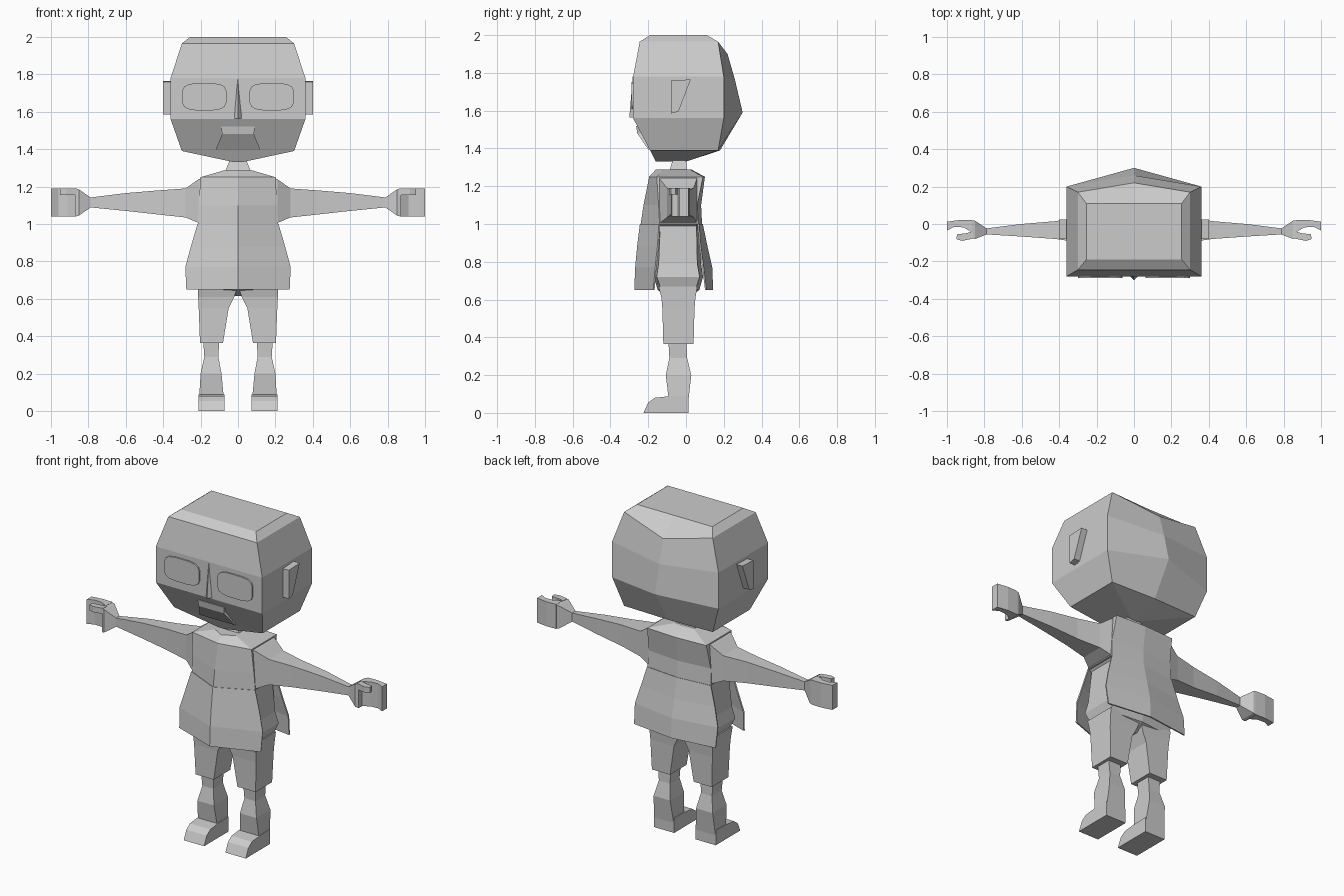
import bpy
import bmesh
from math import cos, sin, tau, copysign

default_cube = bpy.data.objects.get("Cube")
if default_cube:
    bpy.data.objects.remove(default_cube, do_unlink=True)

# One plain clay colour for everything
GREY = (.6, .6, .6, 1)
clay = bpy.data.materials.new("plain_grey")
clay.use_nodes = True
clay.diffuse_color = GREY
shader = next(n for n in clay.node_tree.nodes if n.type == 'BSDF_PRINCIPLED')
shader.inputs["Base Color"].default_value = GREY


def finish(name, bm, mirror):
    """Turn a bmesh into a flat shaded object, optionally mirrored across x."""
    bmesh.ops.recalc_face_normals(bm, faces=bm.faces)
    mesh = bpy.data.meshes.new(name)
    bm.to_mesh(mesh)
    bm.free()
    mesh.materials.append(clay)
    obj = bpy.data.objects.new(name, mesh)
    bpy.context.collection.objects.link(obj)
    if mirror:
        obj.modifiers.new("Mirror", 'MIRROR').use_mirror_merge = False
    return obj


def loft(name, rings, mirror=False, closed=True):
    """Skin a list of equal-sized cross-sections; cap the ends when closed."""
    bm = bmesh.new()
    loops = [[bm.verts.new(point) for point in ring] for ring in rings]
    count = len(rings[0])
    for lower, upper in zip(loops, loops[1:]):
        for i in range(count if closed else count - 1):
            j = (i + 1) % count
            bm.faces.new((lower[i], lower[j], upper[j], upper[i]))
    if closed:
        bm.faces.new(loops[0])
        bm.faces.new(loops[-1])
    return finish(name, bm, mirror)


def prism(name, outline, axis, start, end, mirror=False):
    """Extrude a 2D outline along the given axis index."""
    def place(point, depth):
        coords = list(point)
        coords.insert(axis, depth)
        return coords
    rings = [[place(p, depth) for p in outline] for depth in (start, end)]
    return loft(name, rings, mirror)


def six_sided(z, x, front, front_mid, back, back_mid, z_back_mid=None):
    """Horizontal six-sided section with a ridge down the front and back."""
    ridge_z = z if z_back_mid is None else z_back_mid
    return [(-x, front, z), (0, front_mid, z), (x, front, z),
            (x, back, z), (0, back_mid, ridge_z), (-x, back, z)]


def level_box(z, x0, x1, y0, y1):
    """Horizontal rectangle, for parts that run up and down."""
    return [(x0, y0, z), (x1, y0, z), (x1, y1, z), (x0, y1, z)]


def upright_box(x, y0, y1, z0, z1):
    """Vertical rectangle, for parts that run sideways."""
    return [(x, y0, z0), (x, y1, z0), (x, y1, z1), (x, y0, z1)]


# Head: bevelled block with a pointed back and a shallow keel below
loft("head", [
    six_sided(1.33, .02, -.16, -.16, 0, 0),
    six_sided(1.39, .3, -.19, -.19, .17, .18),
    six_sided(1.56, .36, -.28, -.28, .2, .3, 1.59),
    six_sided(1.78, .36, -.28, -.28, .2, .26, 1.76),
    six_sided(1.965, .3, -.245, -.245, .17, .22, 1.9),
    six_sided(2, .255, -.19, -.19, .11, .11),
])

# Nose: thin ridge that widens downwards
loft("nose", [
    [(-.025, -.275, 1.565), (0, -.3, 1.565), (.025, -.275, 1.565)],
    [(-.002, -.275, 1.78), (0, -.282, 1.78), (.002, -.275, 1.78)],
])

# Mouth: sloping lip that runs down into the chin
loft("mouth", [
    level_box(1.395, -.12, .12, -.2, -.15),
    level_box(1.48, -.085, .085, -.258, -.2),
    level_box(1.52, -.09, .09, -.264, -.2),
])


# Eyes: rounded plates on the face
def rounded(value):
    return copysign(abs(value) ** .55, value)


eye_outline = []
for step in range(16):
    angle = tau * (step + .5) / 16
    eye_outline.append((.18 + .12 * rounded(cos(angle)),
                        1.68 + .073 * rounded(sin(angle))))
prism("eyes", eye_outline, 1, -.289, -.28, mirror=True)

# Ears: wedge-shaped tabs
ear_outline = [(-.08, 1.76), (.025, 1.765), (-.04, 1.595), (-.08, 1.585)]
prism("ears", ear_outline, 0, .35, .4, mirror=True)

# Neck
loft("neck", [
    level_box(1.26, -.075, .075, -.1, .02),
    level_box(1.29, -.065, .065, -.085, .005),
    level_box(1.34, -.045, .045, -.07, 0),
])

# Upper tunic with sloping shoulders
loft("tunic_chest", [
    six_sided(1, .215, -.14, -.24, .065, .085),
    six_sided(1.1, .21, -.145, -.225, .06, .08),
    six_sided(1.25, .2, -.155, -.195, .09, .1),
    six_sided(1.288, .07, -.12, -.16, .02, .03),
])


# Loose front and back flaps of the tunic, open at the sides
def flap(name, rows):
    rings = [[(-x, edge, z), (0, middle, z), (x, edge, z)]
             for z, x, edge, middle in rows]
    obj = loft(name, rings, closed=False)
    cloth = obj.modifiers.new("Cloth thickness", 'SOLIDIFY')
    cloth.thickness = .008
    cloth.offset = 0


flap("tunic_front_flap", [
    (1, .215, -.14, -.24), (.88, .25, -.148, -.255),
    (.77, .28, -.16, -.265), (.65, .275, -.17, -.27),
])
flap("tunic_back_flap", [
    (1, .215, .065, .085), (.88, .25, .075, .11),
    (.77, .28, .09, .135), (.65, .275, .105, .14),
])

# Inner body and hips, seen between the flaps
loft("hips", [
    six_sided(.615, .04, -.08, -.09, 0, .01),
    six_sided(.65, .2, -.13, -.15, .05, .07),
    six_sided(.72, .225, -.155, -.17, .072, .09),
    six_sided(.79, .21, -.145, -.17, .06, .08),
    six_sided(1.02, .19, -.135, -.17, .055, .07),
])

# Tapered arms
loft("arms", [
    upright_box(.17, -.145, .06, .97, 1.25),
    upright_box(.21, -.14, .058, 1.005, 1.24),
    upright_box(.28, -.1, .04, 1.035, 1.19),
    upright_box(.42, -.08, .015, 1.05, 1.18),
    upright_box(.6, -.067, 0, 1.07, 1.165),
    upright_box(.8, -.055, -.025, 1.09, 1.14),
], mirror=True)

# Hands: flared wrist, curved slab of fingers and a hooked thumb
loft("wrists", [
    upright_box(.785, -.055, -.025, 1.09, 1.14),
    upright_box(.85, -.08, .018, 1.045, 1.185),
    upright_box(.87, -.075, .02, 1.04, 1.19),
], mirror=True)
finger_outline = [(.865, .02), (.93, .022), (1, .012), (1, -.035),
                  (.96, -.015), (.91, -.018), (.865, -.045)]
prism("fingers", finger_outline, 2, 1.04, 1.19, mirror=True)
thumb_outline = [(.86, -.04), (.86, -.078), (.92, -.09), (.95, -.08),
                 (.945, -.055), (.9, -.05)]
prism("thumbs", thumb_outline, 2, 1.155, 1.19, mirror=True)

# Short trouser legs
loft("trouser_legs", [
    level_box(.365, .08, .203, -.12, .04),
    level_box(.55, .05, .21, -.125, .045),
    level_box(.61, .02, .213, -.13, .05),
    level_box(.67, 0, .215, -.145, .06),
], mirror=True)

# Shins with a bulge at the calf
loft("shins", [
    level_box(.06, .075, .208, -.09, .012),
    level_box(.2, .088, .2, -.107, .028),
    level_box(.29, .105, .18, -.088, .006),
    level_box(.38, .1, .186, -.093, .002),
], mirror=True)

# Shoes: side profile with a sloped toe
shoe_profile = [(-.225, 0), (-.2, .055), (-.165, .08), (-.09, .088),
                (.012, .09), (.012, 0)]
prism("shoes", shoe_profile, 0, .072, .21, mirror=True)
